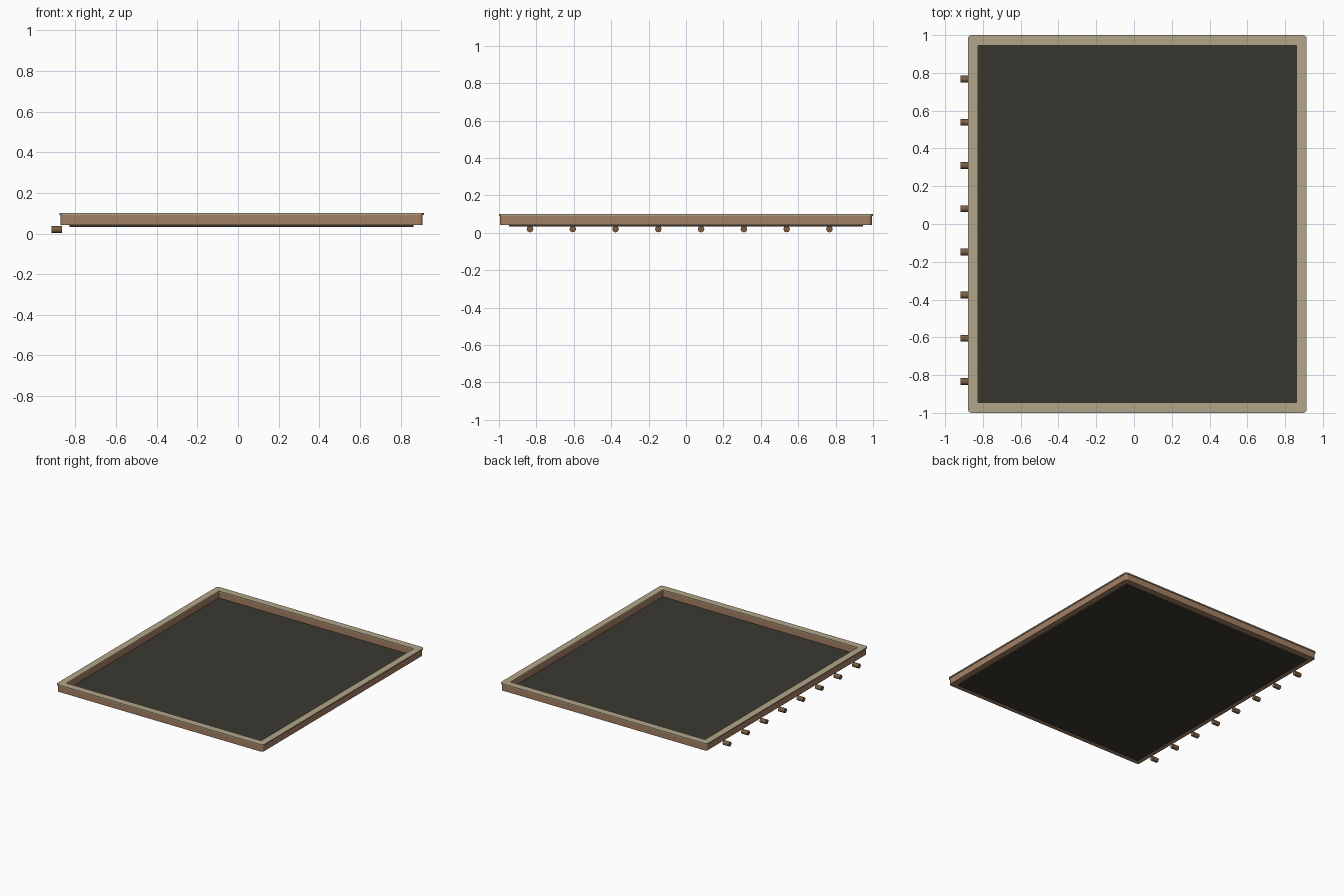
import bpy, bmesh, math

if "Cube" in bpy.data.objects:
    bpy.data.objects.remove(bpy.data.objects["Cube"])


def material(name, rgb):
    m = bpy.data.materials.new(name)
    m.diffuse_color = (*rgb, 1)
    m.use_nodes = True
    m.node_tree.nodes["Principled BSDF"].inputs["Base Color"].default_value = m.diffuse_color
    return m


WALL = material("clay_wall", (0.37, 0.215, 0.125))
CAP = material("pale_coping", (0.45, 0.38, 0.255))
FLOOR = material("dark_roofing", (0.042, 0.039, 0.031))
WOOD = material("timber", (0.2, 0.11, 0.055))

CX = 0.0175  # roof centre in x, shifted by the beam ends


def finish(bm, name, mat):
    bmesh.ops.remove_doubles(bm, verts=bm.verts, dist=1e-5)
    bmesh.ops.recalc_face_normals(bm, faces=bm.faces)
    me = bpy.data.meshes.new(name)
    bm.to_mesh(me)
    bm.free()
    me.materials.append(mat)
    ob = bpy.data.objects.new(name, me)
    bpy.context.collection.objects.link(ob)
    return ob


def outline(hx, hy, r, steps=3):
    """Rectangle outline with rounded corners."""
    pts = []
    for k, (sx, sy) in enumerate([(1, 1), (-1, 1), (-1, -1), (1, -1)]):
        for i in range(steps + 1):
            a = math.pi / 2 * (k + i / steps)
            pts.append((CX + sx * (hx - r) + r * math.cos(a),
                        sy * (hy - r) + r * math.sin(a)))
    return pts


def ring(name, outer, inner, z0, z1, mat):
    """Rectangular frame with a square section."""
    bm = bmesh.new()
    loops = [[bm.verts.new((x, y, z)) for x, y in outline(*o)]
             for o, z in ((outer, z0), (outer, z1), (inner, z1), (inner, z0))]
    n = len(loops[0])
    for a in range(4):
        p, q = loops[a], loops[(a + 1) % 4]
        for i in range(n):
            j = (i + 1) % n
            bm.faces.new((p[i], p[j], q[j], q[i]))
    return finish(bm, name, mat)


# parapet wall and overhanging coping
ring("parapet_wall", (0.891, 0.994, 0.018), (0.847, 0.947, 0), 0.042, 0.091, WALL)
ring("parapet_coping", (0.897, 1.0, 0.02), (0.844, 0.944, 0), 0.091, 0.1, CAP)

# roof deck
bm = bmesh.new()
bmesh.ops.create_cube(bm, size=1)
for v in bm.verts:
    v.co = (CX + v.co.x * 1.692, v.co.y * 1.892, 0.039 + v.co.z * 0.012)
finish(bm, "roof_deck", FLOOR)

# protruding beam ends on the left side
for i in range(8):
    bpy.ops.mesh.primitive_cylinder_add(
        vertices=8, radius=0.018, depth=0.053,
        location=(-0.8925, -0.834 + i * 0.2287, 0.02),
        rotation=(0, math.pi / 2, 0))
    ob = bpy.context.object
    ob.name = f"beam_end_{i + 1}"
    ob.data.materials.append(WOOD)
    bpy.ops.object.shade_smooth_by_angle(angle=math.radians(50))
